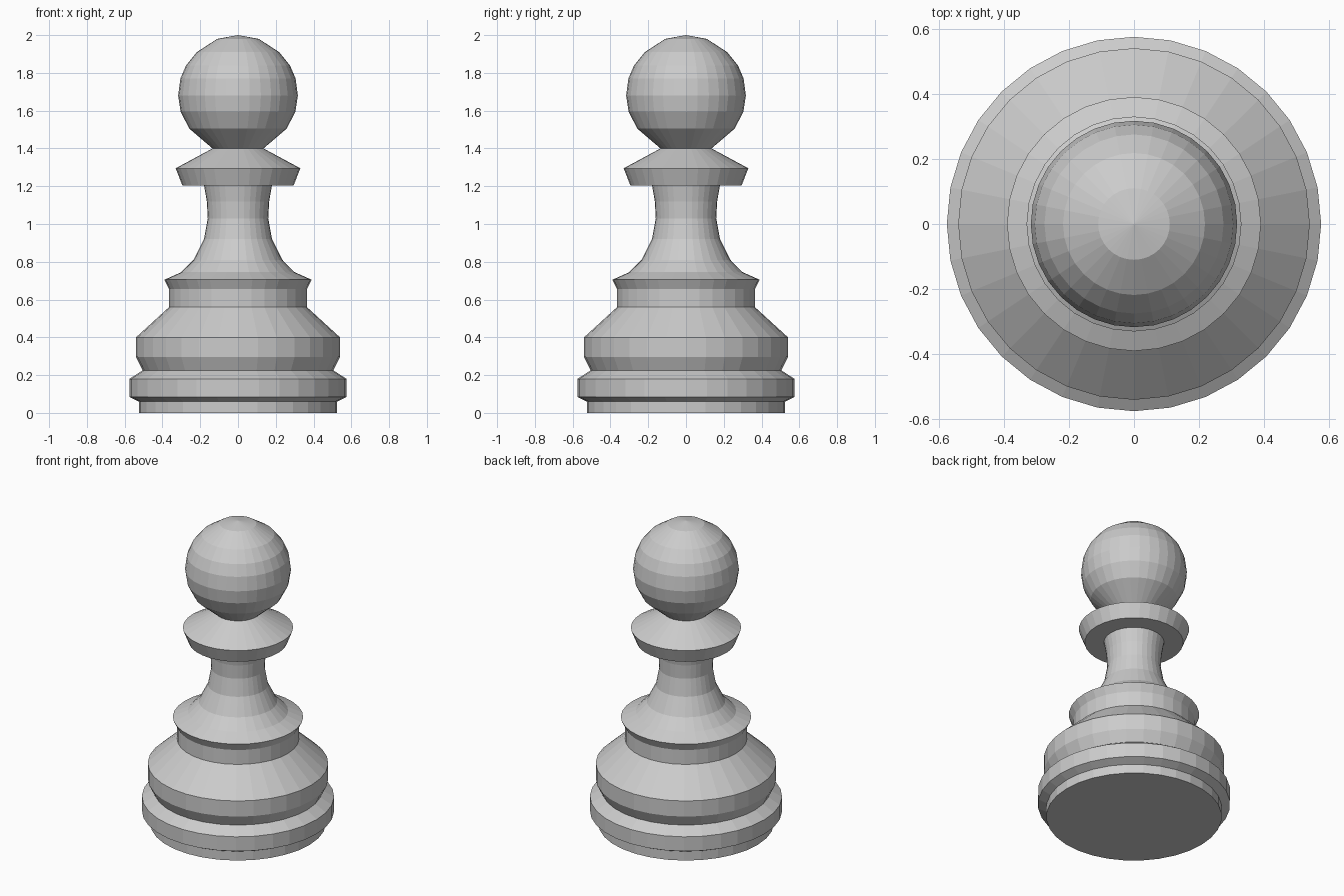
import bpy, bmesh
from math import sin, cos, tau

if "Cube" in bpy.data.objects:
    bpy.data.objects.remove(bpy.data.objects["Cube"])

SIDES = 32


def lathe(name, profile):
    """Revolve (radius, z) points, listed from bottom to top, around z."""
    bm = bmesh.new()
    rings = []
    for r, z in profile:
        if r == 0:
            rings.append([bm.verts.new((0, 0, z))] * SIDES)
        else:
            rings.append([bm.verts.new((r * cos(tau * i / SIDES), r * sin(tau * i / SIDES), z))
                          for i in range(SIDES)])
    for low, high in zip(rings, rings[1:]):
        for i in range(SIDES):
            j = (i + 1) % SIDES
            quad = [low[i], low[j], high[j], high[i]]
            bm.faces.new(list(dict.fromkeys(quad)))
    # Close open ends
    if profile[0][0] > 0:
        bm.faces.new(rings[0][::-1])
    if profile[-1][0] > 0:
        bm.faces.new(rings[-1])
    bmesh.ops.recalc_face_normals(bm, faces=bm.faces)
    mesh = bpy.data.meshes.new(name)
    bm.to_mesh(mesh)
    bm.free()
    obj = bpy.data.objects.new(name, mesh)
    bpy.context.collection.objects.link(obj)
    return obj


# One continuous turned piece, assembled from named profile sections
foot = [(0.525, 0), (0.525, 0.06), (0.575, 0.085), (0.575, 0.18), (0.505, 0.225)]
base = [(0.54, 0.297), (0.54, 0.40), (0.365, 0.56), (0.365, 0.655), (0.39, 0.705)]
stem = [(0.30, 0.745), (0.235, 0.81), (0.18, 0.92), (0.16, 1.03), (0.165, 1.12), (0.18, 1.205)]
collar = [(0.295, 1.205), (0.33, 1.295), (0.135, 1.40)]
head = [(0.258, 1.505), (0.304, 1.595), (0.317, 1.68), (0.305, 1.77), (0.275, 1.84),
        (0.218, 1.91), (0.11, 1.98), (0, 2.0)]
lathe("chess_pawn", foot + base + stem + collar + head)
